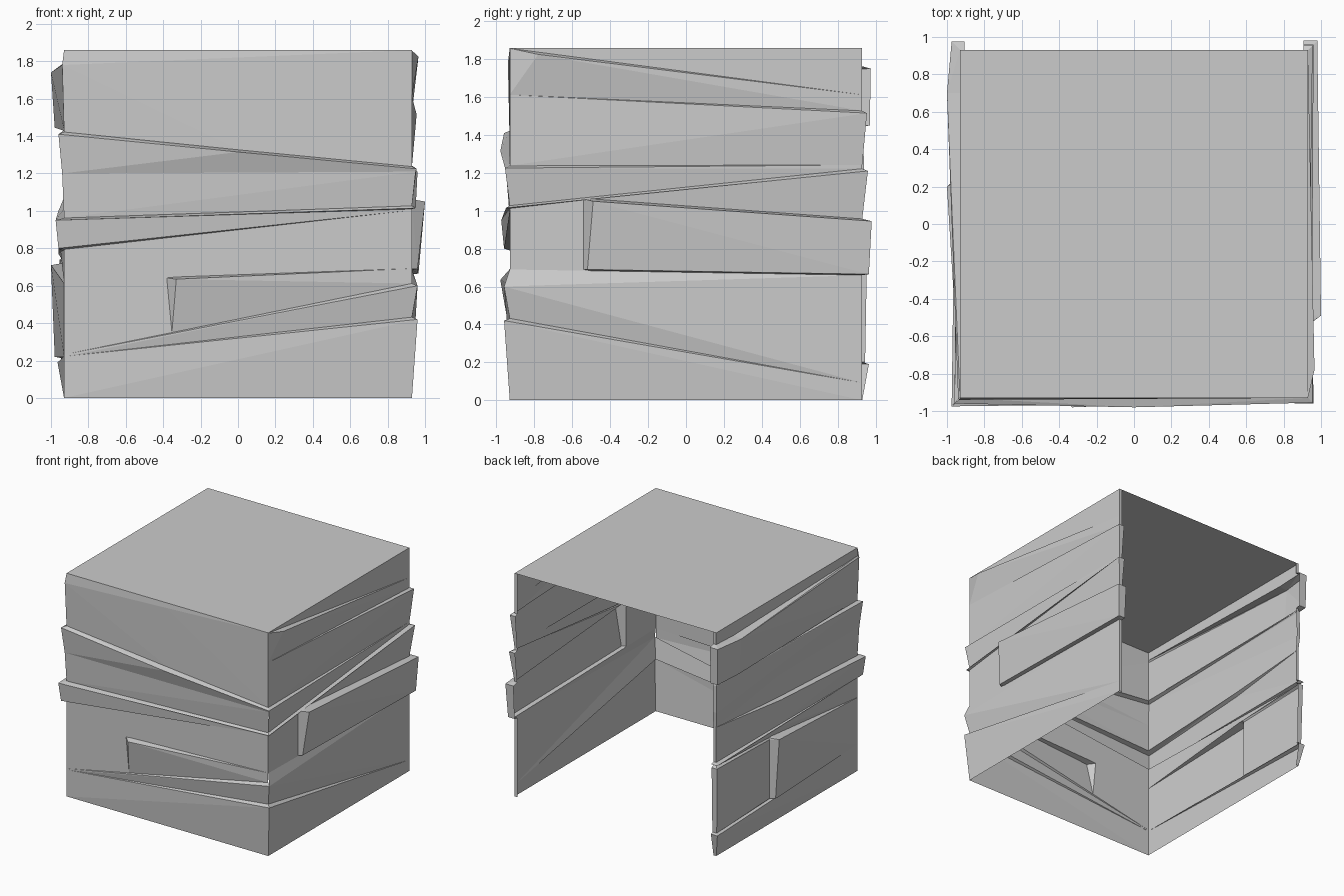
import bpy
import bmesh
from math import radians
from mathutils import Matrix, Vector

HALF = .93      # half width of the plain box
HEIGHT = 1.86
STEP = .012     # height of the sloping top of a ledge

if "Cube" in bpy.data.objects:
    bpy.data.objects.remove(bpy.data.objects["Cube"])

stone = bpy.data.materials.new("plain grey")
stone.use_nodes = True
grey = (.6, .6, .6, 1)
stone.diffuse_color = grey
stone.node_tree.nodes["Principled BSDF"].inputs["Base Color"].default_value = grey


# A line runs across a wall through knots (position, height, outset).
def line(start, end, *middle):
    return [(-1, *start), *middle, (1, *end)]


# A ledge juts out below and steps back to the flush face above.
def ledge(start, end, *middle):
    outer = line(start, end, *middle)
    inner = [(u, z + STEP, 0) for u, z, out in outer]
    return [outer, inner]


# An overhang is flush below and juts out above.
def overhang(start, end, *middle):
    outer = line(start, end, *middle)
    inner = [(u, z - STEP / 2, 0) for u, z, out in outer]
    return [inner, outer]


def place(knot):
    """Turn a knot into a point, pushing corners out along both walls."""
    u, z, out = knot
    along = u * (HALF + out) if abs(u) == 1 else u
    return Vector((along, -HALF - out, z))


def sample(row, u):
    """Find the point and the outset of a row at one position."""
    for left, right in zip(row, row[1:]):
        if left[0] <= u <= right[0]:
            share = (u - left[0]) / (right[0] - left[0])
            return place(left).lerp(place(right), share)


def finish(name, bm, angle=0):
    """Clean the sheet, turn it to its side and link it."""
    bmesh.ops.remove_doubles(bm, verts=bm.verts[:], dist=.0005)
    bmesh.ops.transform(bm, matrix=Matrix.Rotation(radians(angle), 4, "Z"), verts=bm.verts[:])
    mesh = bpy.data.meshes.new(name)
    bm.to_mesh(mesh)
    bm.free()
    mesh.materials.append(stone)
    ob = bpy.data.objects.new(name, mesh)
    bpy.context.collection.objects.link(ob)
    return ob


def add_quad(bm, corners):
    """Split a bent quad through its most protruding corner."""
    far = min(range(4), key=lambda i: corners[i].y)
    ring = corners[far:] + corners[:far]
    for tri in (ring[:3], [ring[0], ring[2], ring[3]]):
        normal = (tri[1] - tri[0]).cross(tri[2] - tri[0])
        if normal.length > 1e-6:
            bm.faces.new([bm.verts.new(p) for p in tri])


def make_wall(name, rows, angle, return_side=0):
    """Bridge neighbouring rows; return_side adds a narrow lip at the open back."""
    base = line((0, 0), (0, 0))
    rim = line((HEIGHT, 0), (HEIGHT, 0))
    rows = [base, *rows, rim]
    bm = bmesh.new()
    for low, high in zip(rows, rows[1:]):
        stops = sorted({knot[0] for knot in low + high})
        for a, b in zip(stops, stops[1:]):
            add_quad(bm, [sample(low, a), sample(low, b), sample(high, b), sample(high, a)])
        if return_side:
            bottom, top = sample(low, return_side), sample(high, return_side)
            inner_bottom, inner_top = bottom.copy(), top.copy()
            inner_bottom.y = inner_top.y = .025 - HALF
            quad = [bottom, inner_bottom, inner_top, top]
            add_quad(bm, quad if return_side > 0 else quad[::-1])
    return finish(name, bm, angle)


# Front wall: boards listed from the ground up
make_wall("front_wall", [
    *ledge((.21, 0), (.42, .03)),
    *ledge((.22, 0), (.6, .03)),
    *ledge((.62, 0), (.68, 0), (-.38, .63, 0), (-.33, .635, .05)),
    *overhang((.8, .03), (1.01, 0)),
    *ledge((.95, .045), (1.015, .02)),
    line((1.2, .01), (1.21, .02)),
    *ledge((1.41, .03), (1.225, .025), (0, 1.315, .05)),
    line((1.78, .01), (1.85, 0)),
], 0)

# Wall on the +x side, from the front corner to the open back
make_wall("left_wall", [
    *ledge((.42, .03), (.08, 0)),
    line((.6, .03), (.655, 0)),
    line((.69, 0), (.66, 0)),
    line((.69, 0), (.665, .035), (-.54, .69, 0), (-.52, .69, .03)),
    *ledge((1.0, 0), (.945, .05), (-.54, 1.05, 0), (-.49, 1.05, .07)),
    *ledge((1.015, .02), (1.21, .03)),
    *ledge((1.225, .025), (1.23, 0)),
    *ledge((1.6, 0), (1.515, .025)),
    *ledge((1.845, 0), (1.6, 0), (-.78, 1.825, .035)),
], 90, 1)

# Wall on the -x side, from the open back to the front corner
make_wall("right_wall", [
    *ledge((.19, .035), (.21, 0)),
    line((.2, .015), (.22, 0), (-.24, .22, .01), (-.22, .22, .05)),
    *ledge((.74, .025), (.6, 0), (-.24, .71, .01), (-.2, .71, .07)),
    line((.77, .03), (.79, 0)),
    line((.78, 0), (.8, .03)),
    *ledge((1.06, 0), (.95, .045), (-.12, 1.0, .03)),
    line((1.2, .01), (1.2, .01)),
    *ledge((1.42, .005), (1.41, .03)),
    *overhang((1.45, .04), (1.435, 0), (-.7, 1.445, .05)),
    *ledge((1.75, .045), (1.78, .01), (-.7, 1.74, .07)),
], -90, -1)

# Flat roof sheet
roof = bmesh.new()
bmesh.ops.create_grid(roof, x_segments=1, y_segments=1, size=HALF)
bmesh.ops.translate(roof, vec=(0, 0, HEIGHT), verts=roof.verts[:])
finish("roof", roof)
